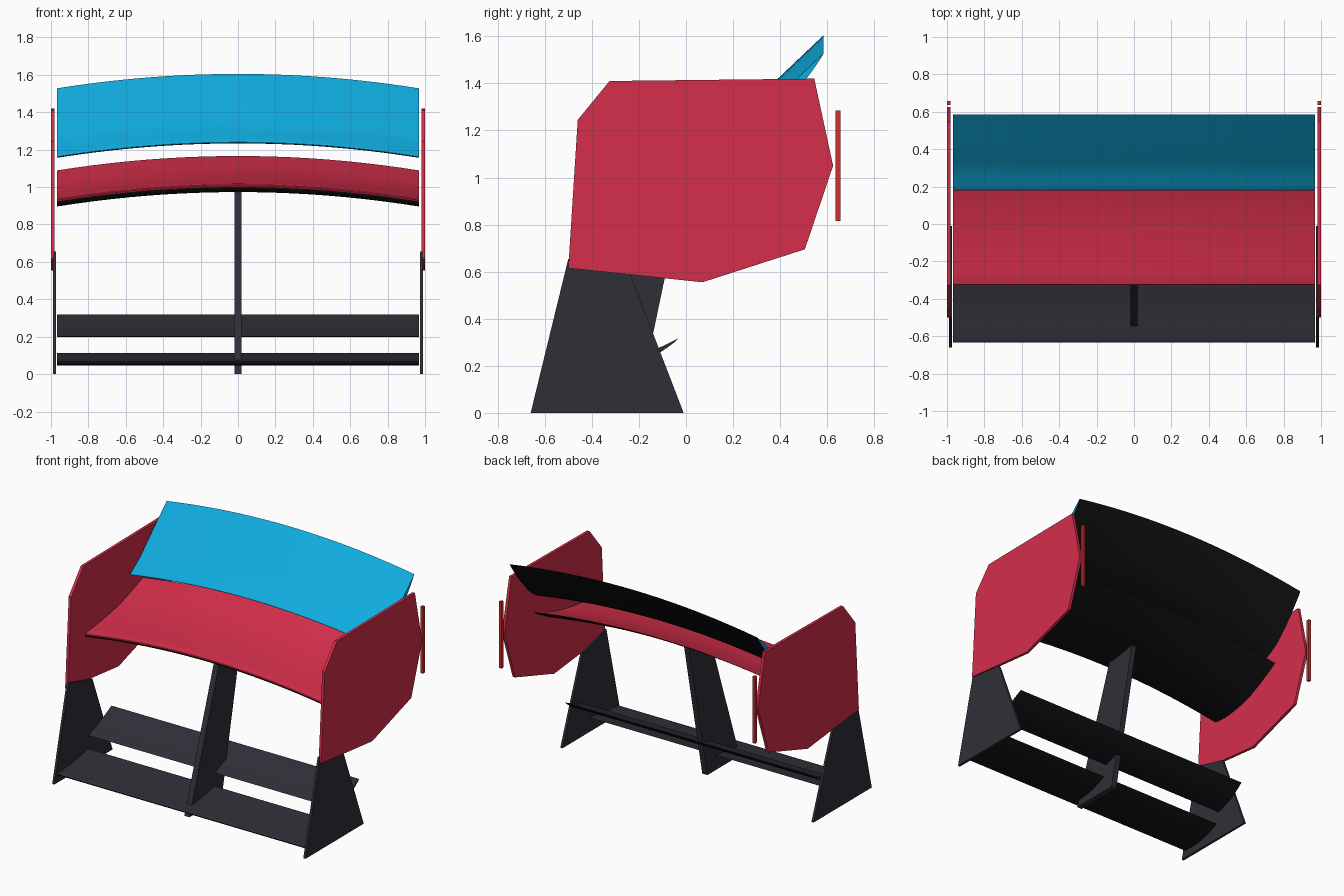
import bpy, bmesh, math

cube = bpy.data.objects.get("Cube")
if cube:
    bpy.data.objects.remove(cube, do_unlink=True)


def material(name, rgb):
    m = bpy.data.materials.new(name)
    m.use_nodes = True
    col = (*rgb, 1.0)
    m.diffuse_color = col
    bsdf = next(n for n in m.node_tree.nodes if n.type == 'BSDF_PRINCIPLED')
    bsdf.inputs["Base Color"].default_value = col
    bsdf.inputs["Roughness"].default_value = 0.6
    return m


RED = material("crimson paint", (0.66, 0.028, 0.069))
BLUE = material("sky blue paint", (0.005, 0.41, 0.74))
CHARCOAL = material("charcoal", (0.028, 0.028, 0.039))
BLACK = material("matte black", (0.007, 0.007, 0.008))
LAMP = material("lamp red", (0.61, 0.03, 0.03))


def finish(name, bm, mats, smooth=False):
    bmesh.ops.recalc_face_normals(bm, faces=bm.faces)
    mesh = bpy.data.meshes.new(name)
    bm.to_mesh(mesh)
    bm.free()
    for m in mats:
        mesh.materials.append(m)
    obj = bpy.data.objects.new(name, mesh)
    bpy.context.collection.objects.link(obj)
    if smooth:
        bpy.ops.object.select_all(action='DESELECT')
        bpy.context.view_layer.objects.active = obj
        obj.select_set(True)
        bpy.ops.object.shade_smooth_by_angle(angle=math.radians(35))
    return obj


def plate(name, outline, x0, x1, mat):
    """Extrude a side outline of (y, z) points from x0 to x1."""
    bm = bmesh.new()
    face = bm.faces.new([bm.verts.new((x0, y, z)) for y, z in outline])
    ext = bmesh.ops.extrude_face_region(bm, geom=[face])
    moved = [v for v in ext["geom"] if isinstance(v, bmesh.types.BMVert)]
    bmesh.ops.translate(bm, verts=moved, vec=(x1 - x0, 0, 0))
    return finish(name, bm, [mat])


def curve_through(pts, steps=4):
    """Catmull-Rom curve through the given points."""
    p = [pts[0], *pts, pts[-1]]
    out = []
    for i in range(1, len(p) - 2):
        a, b, c, d = p[i - 1:i + 3]
        for s in range(steps):
            t = s / steps
            out.append(tuple(
                0.5 * (2 * b[k] + (c[k] - a[k]) * t
                       + (2 * a[k] - 5 * b[k] + 4 * c[k] - d[k]) * t * t
                       + (3 * b[k] - a[k] - 3 * c[k] + d[k]) * t ** 3)
                for k in (0, 1)))
    return out + [pts[-1]]


def wing(name, top, bottom, top_mat, sag=0.0, half=0.967, spans=1):
    """Sweep an aerofoil across x; both sides run from nose to tail."""
    upper, lower = curve_through(top), curve_through(bottom)
    loop = upper + lower[-2:0:-1]
    bm = bmesh.new()
    rows = []
    for i in range(spans + 1):
        u = 2 * i / spans - 1
        rows.append([bm.verts.new((u * half, y, z - sag * u * u)) for y, z in loop])
    n = len(loop)
    for a, b in zip(rows, rows[1:]):
        for j in range(n):
            k = (j + 1) % n
            f = bm.faces.new((a[j], a[k], b[k], b[j]))
            f.material_index = 0 if j < len(upper) - 1 else 1
    bm.faces.new(rows[0])
    bm.faces.new(rows[-1])
    return finish(name, bm, [top_mat, BLACK], smooth=True)


# Arched main plane and upper flap
wing("main_plane",
     [(-0.32, 1.0), (-0.305, 1.018), (-0.1, 1.045), (0.1, 1.088), (0.32, 1.166)],
     [(-0.32, 1.0), (-0.29, 0.981), (-0.16, 0.976), (0.06, 1.025), (0.32, 1.16)],
     RED, sag=0.077, spans=20)
wing("upper_flap",
     [(0.18, 1.237), (0.19, 1.252), (0.29, 1.325), (0.39, 1.42), (0.585, 1.605)],
     [(0.18, 1.237), (0.22, 1.24), (0.35, 1.318), (0.5, 1.483), (0.585, 1.601)],
     BLUE, sag=0.077, spans=20)

# Straight lower planes
wing("lower_plane",
     [(-0.63, 0.06), (-0.615, 0.07), (-0.45, 0.083), (-0.29, 0.113)],
     [(-0.63, 0.06), (-0.6, 0.048), (-0.45, 0.054), (-0.29, 0.109)], CHARCOAL)
wing("lower_flap",
     [(-0.28, 0.202), (-0.272, 0.212), (-0.15, 0.26), (-0.03, 0.318)],
     [(-0.28, 0.202), (-0.25, 0.2), (-0.13, 0.245), (-0.03, 0.314)], CHARCOAL)

# Centre pylon
plate("centre_pylon", [(-0.57, 0), (-0.21, 0), (0.0, 1.005), (-0.225, 1.0)],
      -0.02, 0.02, CHARCOAL)

# Mirrored end plates, supports and lamps
END = [(-0.5, 0.615), (-0.46, 1.245), (-0.325, 1.41), (0.545, 1.42),
       (0.625, 1.05), (0.505, 0.695), (0.07, 0.555)]
SUPPORT = [(-0.66, 0), (-0.5, 0.655), (-0.235, 0.585), (-0.01, 0)]
LIGHT = [(0.636, 0.815), (0.636, 1.285), (0.657, 1.285), (0.657, 0.815)]
for side, s in (("left", 1), ("right", -1)):
    plate(side + "_end_plate", END, s * 0.98, s * 1.0, RED)
    plate(side + "_support", SUPPORT, s * 0.972, s * 0.989, CHARCOAL)
    plate(side + "_lamp", LIGHT, s * 0.98, s * 1.0, LAMP)
